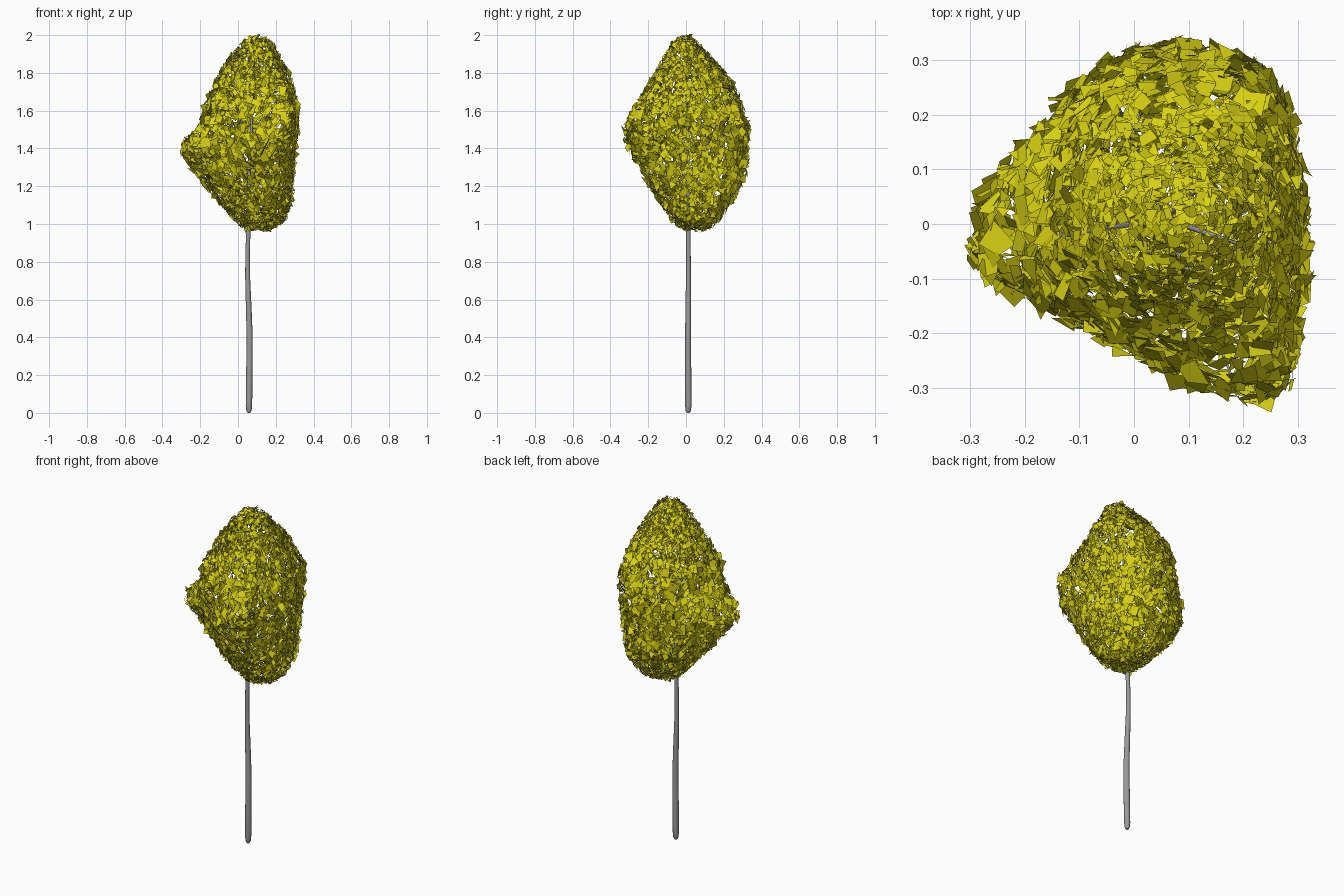
import bpy, random
from math import cos, sin, pi
from mathutils import Vector
from mathutils.geometry import interpolate_bezier

random.seed(7)
old = bpy.data.objects.get("Cube")
if old:
    bpy.data.objects.remove(old, do_unlink=True)


def material(name, rgb, rough):
    m = bpy.data.materials.new(name)
    m.use_nodes = True
    m.diffuse_color = (*rgb, 1)
    b = m.node_tree.nodes["Principled BSDF"]
    b.inputs["Base Color"].default_value = (*rgb, 1)
    b.inputs["Roughness"].default_value = rough
    return m


leaf_mat = material("leaf yellow", (0.69, 0.64, 0.006), 0.8)
bark_mat = material("bark grey", (0.33, 0.33, 0.33), 0.9)

# Crown outline: height, left x, right x, front y, back y
LEVELS = [
    (0.975, 0.04, 0.18, -0.02, 0.11), (1.02, -0.01, 0.25, -0.07, 0.17),
    (1.10, -0.08, 0.275, -0.125, 0.235), (1.20, -0.17, 0.285, -0.185, 0.295),
    (1.30, -0.25, 0.29, -0.245, 0.315), (1.38, -0.31, 0.295, -0.295, 0.32),
    (1.44, -0.28, 0.30, -0.315, 0.325), (1.50, -0.225, 0.305, -0.32, 0.325),
    (1.55, -0.185, 0.31, -0.31, 0.315), (1.62, -0.165, 0.31, -0.275, 0.30),
    (1.70, -0.14, 0.295, -0.22, 0.265), (1.80, -0.09, 0.265, -0.16, 0.20),
    (1.90, -0.03, 0.21, -0.10, 0.11), (1.96, 0.03, 0.18, -0.065, 0.055),
    (1.985, 0.07, 0.15, -0.04, 0.025),
]


def ring(z, xl, xr, yf, yb, steps=4):
    """Smooth closed loop through the lobes of one level."""
    mx, dx, my, dy = (xl + xr) / 2, xr - xl, (yf + yb) / 2, yb - yf
    lobe = min(1, max(0, (z - 1.0) / 0.4)) * min(1, max(0, (1.95 - z) / 0.35))
    nose = max(0, 1 - abs(z - 1.40) / 0.25)
    left = Vector((xl, my - 0.05 * lobe, z))
    front = Vector((mx + 0.19 * lobe, yf, z))

    def corner(u, v):
        return Vector((mx + u * dx, my + v * dy, z))

    full = 0.36 + 0.04 * lobe
    pts = [Vector((xr, my, z)), corner(full, full), Vector((mx + 0.06 * dx, yb, z)),
           corner(0.16 * nose - 0.37, 0.35 - 0.02 * nose), left,
           corner(-0.345, -0.34).lerp((left + front) / 2 - Vector((0.01, 0.01, 0)), nose),
           front, corner(0.34 + 0.13 * lobe, -0.35)]
    n, loop = len(pts), []
    for i in range(n):
        a, b, c, d = (pts[(i + k) % n] for k in (-1, 0, 1, 2))
        loop += interpolate_bezier(b, b + (c - a) / 6, c - (d - b) / 6, c, steps + 1)[:-1]
    return loop


# Triangles of the crown skin, used only to place leaves
rings = [ring(*lv) for lv in LEVELS]
count = len(rings[0])
tris = []
for lo, hi in zip(rings, rings[1:]):
    for i in range(count):
        j = (i + 1) % count
        tris += [(lo[i], lo[j], hi[j]), (lo[i], hi[j], hi[i])]
for cap, flip in ((rings[0], True), (rings[-1], False)):
    centre = sum(cap, Vector()) / count
    for i in range(count):
        a, b = cap[i], cap[(i + 1) % count]
        tris.append((b, a, centre) if flip else (a, b, centre))


def jitter(s):
    return Vector([random.gauss(0, s) for _ in range(3)])


def leaf_scale(tri):
    """Leaves get smaller towards the crown's axis at top and bottom."""
    p = sum(tri, Vector()) / 3
    return min(1, max(0.55, (p.xy - Vector((0.09, 0.02))).length / 0.26))


# Leaves: irregular flat chips lying roughly along the skin
LEAVES = 4700
weights = [(t[1] - t[0]).cross(t[2] - t[0]).length / leaf_scale(t) ** 2 for t in tris]
verts, faces = [], []
for tri in random.choices(tris, weights, k=LEAVES):
    a, b, c = tri
    u, v = random.random(), random.random()
    if u + v > 1:
        u, v = 1 - u, 1 - v
    skin_normal = (b - a).cross(c - a).normalized()
    pos = a + (b - a) * u + (c - a) * v + skin_normal * random.uniform(-0.018, 0.010)
    normal = (skin_normal + jitter(0.36)).normalized()
    side = normal.cross(Vector((0, 0, 1)) + jitter(0.45)).normalized()
    up = normal.cross(side)
    size = random.uniform(0.017, 0.037) * leaf_scale(tri)
    corners = random.choice((3, 4, 4))
    start, turn = len(verts), random.uniform(0, 2 * pi)
    for k in range(corners):
        t = turn + 2 * pi * (k + random.uniform(-0.2, 0.2)) / corners
        r = size * random.uniform(0.75, 1.15)
        verts.append(pos + side * (cos(t) * r * 0.85) + up * (sin(t) * r * 1.15))
    faces.append(list(range(start, start + corners)))
mesh = bpy.data.meshes.new("leaves")
mesh.from_pydata(verts, [], faces)
mesh.materials.append(leaf_mat)
bpy.context.collection.objects.link(bpy.data.objects.new("leaves", mesh))


def limb(name, points, sides=8):
    """Tapered round tube through (x, y, z, radius) points."""
    vs, fs = [], []
    for x, y, z, r in points:
        vs += [(x + r * cos(2 * pi * k / sides), y + r * sin(2 * pi * k / sides), z)
               for k in range(sides)]
    for i in range(len(points) - 1):
        for k in range(sides):
            p, q = i * sides + k, i * sides + (k + 1) % sides
            fs.append((p, q, q + sides, p + sides))
    fs += [tuple(reversed(range(sides))), tuple(range(len(vs) - sides, len(vs)))]
    me = bpy.data.meshes.new(name)
    me.from_pydata(vs, [], fs)
    me.materials.append(bark_mat)
    for p in me.polygons:
        p.use_smooth = len(p.vertices) == 4
    bpy.context.collection.objects.link(bpy.data.objects.new(name, me))


# Trunk with a rounded foot, rising into the crown
limb("trunk", [
    (0.058, 0.012, 0.0, 0.007), (0.058, 0.012, 0.012, 0.014), (0.058, 0.012, 0.04, 0.017),
    (0.060, 0.011, 0.20, 0.017), (0.062, 0.011, 0.40, 0.016), (0.057, 0.012, 0.55, 0.015),
    (0.051, 0.013, 0.72, 0.013), (0.051, 0.013, 0.85, 0.012), (0.056, 0.012, 1.00, 0.011),
    (0.060, 0.010, 1.30, 0.009), (0.075, 0.005, 1.60, 0.006), (0.090, 0.000, 1.90, 0.003)], 12)

# Thin branches hidden among the leaves
for i, (x, y, z0, z1) in enumerate((
        (-0.25, -0.04, 1.10, 1.39), (0.18, -0.28, 1.15, 1.48), (0.24, 0.18, 1.10, 1.45),
        (-0.03, 0.22, 1.20, 1.55), (0.23, -0.05, 1.30, 1.70), (-0.06, 0.02, 1.40, 1.72))):
    limb(f"branch_{i + 1}", [
        (0.057, 0.01, z0, 0.006),
        (0.057 + (x - 0.057) * 0.45, 0.01 + (y - 0.01) * 0.45, z0 + (z1 - z0) * 0.6, 0.005),
        (x, y, z1, 0.002)], 6)
